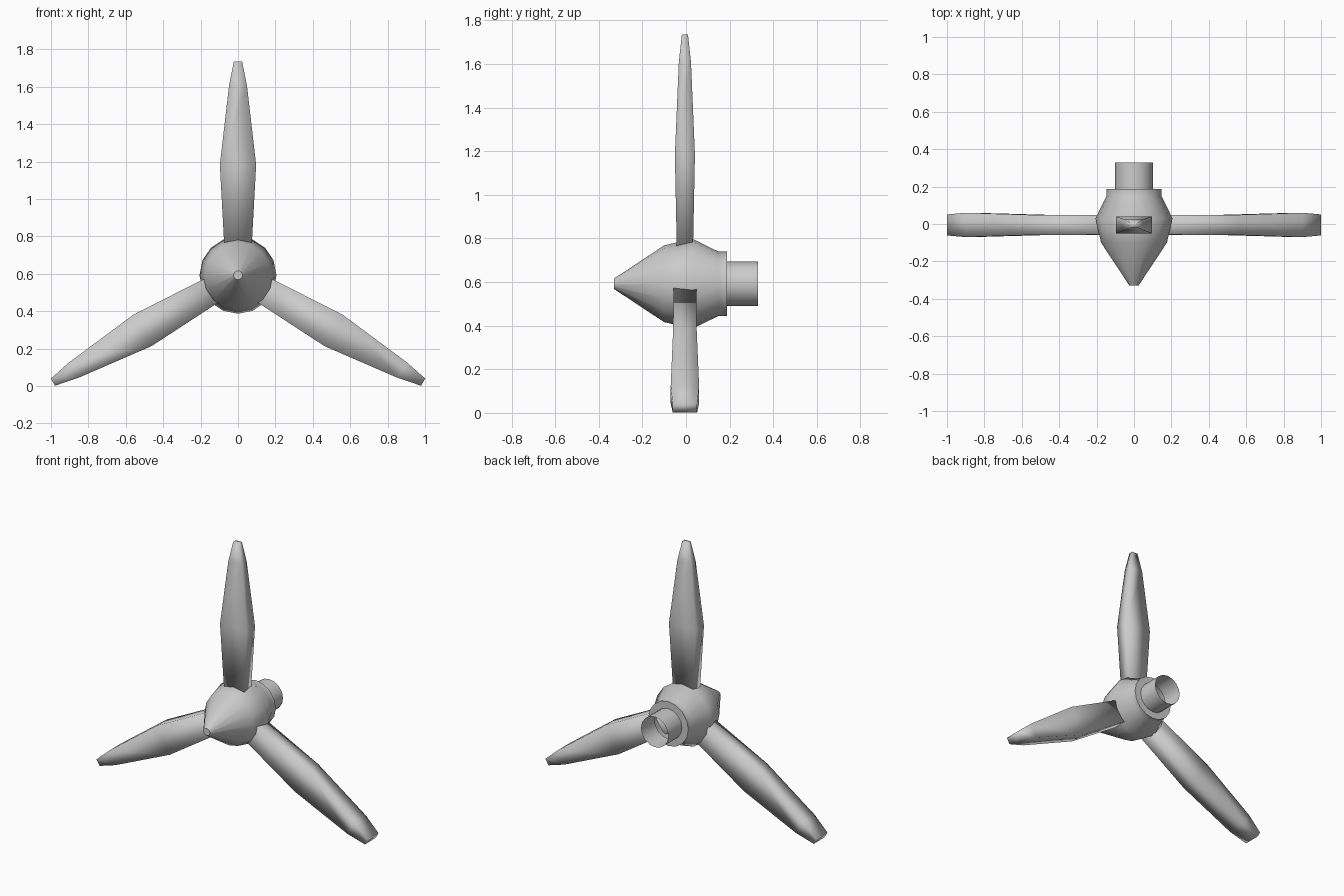
import bpy, bmesh, math
from mathutils import Matrix, Vector

if "Cube" in bpy.data.objects:
    bpy.data.objects.remove(bpy.data.objects["Cube"])

HUB_Z = 0.592


def finish(name, bm, angle=None):
    bmesh.ops.recalc_face_normals(bm, faces=bm.faces)
    mesh = bpy.data.meshes.new(name)
    bm.to_mesh(mesh)
    bm.free()
    ob = bpy.data.objects.new(name, mesh)
    bpy.context.collection.objects.link(ob)
    bpy.ops.object.select_all(action='DESELECT')
    ob.select_set(True)
    bpy.context.view_layer.objects.active = ob
    if angle:
        bpy.ops.object.shade_smooth_by_angle(angle=math.radians(angle))
    else:
        bpy.ops.object.shade_smooth()
    return ob


def loft(bm, rings, cap_start=False, cap_end=False):
    rows = [[bm.verts.new(p) for p in ring] for ring in rings]
    n = len(rows[0])
    for a, b in zip(rows, rows[1:]):
        for i in range(n):
            j = (i + 1) % n
            bm.faces.new((a[i], a[j], b[j], b[i]))
    if cap_start:
        bm.faces.new(rows[0])
    if cap_end:
        bm.faces.new(rows[-1])


def turned(name, profile, cap_start=False, sides=16):
    # Body of revolution about the y axis, profile of (y, radius)
    bm = bmesh.new()
    rings = []
    for y, r in profile:
        rings.append([(r * math.cos(math.tau * i / sides), y,
                       HUB_Z + r * math.sin(math.tau * i / sides)) for i in range(sides)])
    loft(bm, rings, cap_start=cap_start)
    return finish(name, bm, 40)


def blade(name, turn, stations):
    # Rectangular tapered section; stations of (radius, half width, half thickness)
    bm = bmesh.new()
    rot = Matrix.Translation((0, 0, HUB_Z)) @ Matrix.Rotation(math.radians(turn), 4, 'Y')
    rings = []
    for r, w, t in stations:
        rings.append([rot @ Vector((sx * w, sy * t - 0.005, r))
                      for sx, sy in ((-1, -1), (1, -1), (1, 1), (-1, 1))])
    loft(bm, rings, True, True)
    return finish(name, bm)


# Pointed spinner with a stepped back plate
turned("spinner_hub", [(-0.33, 0.024), (-0.10, 0.176), (0.03, 0.206),
                       (0.15, 0.147), (0.187, 0.148), (0.187, 0.101)], True)

# Open shaft sleeve behind the hub
turned("shaft_sleeve", [(0.187, 0.101), (0.33, 0.101)])

# Upper blade is thin at the tip, the lower two stay thick
radii = (0.15, 0.59, 1.015, 1.143)
widths = (0.073, 0.097, 0.048, 0.022)
thin = (0.037, 0.046, 0.028, 0.014)
thick = (0.052, 0.054, 0.065, 0.056)
for name, turn, depth in (("upper_blade", 0, thin),
                          ("right_blade", 120, thick),
                          ("left_blade", -120, thick)):
    blade(name, turn, list(zip(radii, widths, depth)))
